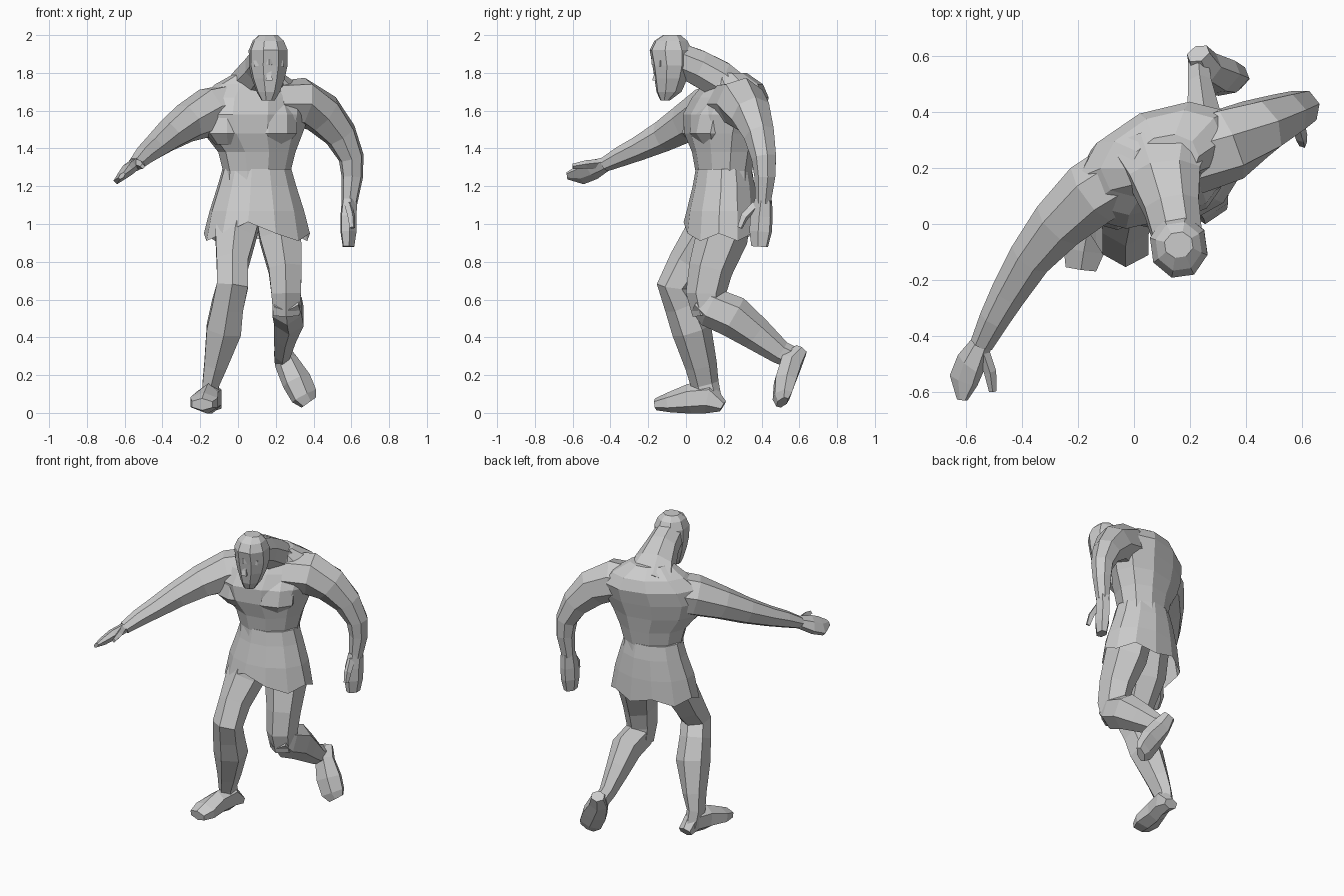
import bpy, bmesh, math
from mathutils import Vector


def loft(name, rings, n=6, u=(1, 0, 0), level=False, caps=(True, True)):
    """Skin elliptical rings (x, y, z, half_width, half_depth) along a path."""
    bm = bmesh.new()
    pts = [Vector(r[:3]) for r in rings]
    loops = []
    for i, r in enumerate(rings):
        t = pts[min(i + 1, len(pts) - 1)] - pts[max(i - 1, 0)]
        t = Vector((0, 0, 1)) if level else t.normalized()
        a = Vector(u)
        a = (a - t * a.dot(t)).normalized()
        b = t.cross(a)
        loop = []
        for k in range(n):
            w = 2 * math.pi * (k + 0.5) / n
            s = 1.06
            loop.append(bm.verts.new(pts[i] + a * r[3] * s * math.cos(w) + b * r[4] * s * math.sin(w)))
        loops.append(loop)
    for p, q in zip(loops, loops[1:]):
        for k in range(n):
            bm.faces.new((p[k], p[(k + 1) % n], q[(k + 1) % n], q[k]))
    if caps[0]:
        bm.faces.new(loops[0][::-1])
    if caps[1]:
        bm.faces.new(loops[-1])
    bmesh.ops.recalc_face_normals(bm, faces=bm.faces)
    me = bpy.data.meshes.new(name)
    bm.to_mesh(me)
    bm.free()
    ob = bpy.data.objects.new(name, me)
    bpy.context.collection.objects.link(ob)
    return ob


def yaw(deg):
    return (math.cos(math.radians(deg)), math.sin(math.radians(deg)), 0)


# Torso, twisted towards the trailing arm
loft("torso", [
    (.10, .20, 1.15, .18, .14), (.10, .20, 1.28, .175, .135),
    (.10, .20, 1.38, .20, .15), (.08, .19, 1.48, .26, .17),
    (.08, .20, 1.58, .30, .18), (.09, .235, 1.67, .29, .165),
    (.10, .25, 1.74, .22, .13), (.11, .22, 1.80, .12, .09)],
    n=10, u=yaw(24), level=True)

# Chest muscles
for side, x, y in (("right", -.04, .09), ("left", .18, .13)):
    loft(side + "_pectoral", [
        (x, y, 1.42, .08, .05), (x, y - .01, 1.48, .13, .09),
        (x, y + .01, 1.58, .13, .09), (x, y + .06, 1.68, .09, .06)],
        n=8, u=yaw(20), level=True)

# Neck leaning forward, and head
loft("neck", [(.10, .27, 1.69, .19, .10), (.11, .17, 1.77, .13, .10),
              (.135, .06, 1.83, .10, .095), (.155, -.04, 1.87, .09, .09)], n=8)
loft("head", [
    (.16, -.11, 1.655, .035, .025), (.16, -.09, 1.70, .06, .065),
    (.16, -.08, 1.77, .085, .085), (.16, -.075, 1.84, .10, .10),
    (.16, -.08, 1.92, .10, .11), (.16, -.08, 1.97, .08, .085),
    (.16, -.075, 2.0, .05, .045)],
    n=8, u=yaw(8), level=True)
loft("nose", [(.165, -.16, 1.76, .025, .025), (.165, -.155, 1.79, .018, .02),
              (.165, -.15, 1.85, .01, .015)], n=4, level=True)
loft("brow", [(.09, -.135, 1.85, .02, .02), (.163, -.165, 1.86, .02, .025),
              (.235, -.125, 1.85, .02, .02)], n=4, u=(0, 0, 1))

# Skirt with a ragged hem and front slit
N = 12
skirt = loft("skirt", [
    (.10, .20, 1.29, .175, .14), (.10, .20, 1.20, .20, .155),
    (.10, .19, 1.07, .24, .175), (.10, .185, .94, .27, .185)],
    n=N, u=yaw(8), level=True, caps=(True, False))
hem = list(skirt.data.vertices)[-N:]
for k, v in enumerate(hem):
    v.co.z += (-.03, .01)[k % 2]
slit = min(hem, key=lambda v: abs(v.co.x) + v.co.y)
slit.co.z = 1.01

# Standing leg
loft("right_leg", [
    (.02, .16, 1.08, .12, .12), (-.015, .10, .93, .115, .11),
    (-.03, .01, .79, .09, .10), (-.03, -.065, .67, .09, .085),
    (-.055, -.02, .57, .09, .09), (-.075, .03, .44, .10, .10),
    (-.12, .08, .25, .065, .08), (-.145, .10, .15, .047, .07),
    (-.14, .13, .05, .045, .06)])
loft("right_foot", [
    (-.13, .195, .035, .045, .03), (-.135, .12, .08, .052, .08),
    (-.16, .02, .075, .06, .075), (-.18, -.09, .055, .08, .05),
    (-.19, -.16, .045, .06, .03)])

# Trailing leg, bent at the knee
loft("left_thigh", [
    (.20, .21, 1.08, .12, .13), (.225, .19, .93, .12, .13),
    (.25, .13, .76, .095, .11), (.255, .105, .63, .085, .10),
    (.255, .12, .52, .075, .08)])
loft("left_shin", [
    (.255, .07, .60, .07, .07), (.26, .13, .56, .085, .10),
    (.27, .25, .51, .085, .105), (.25, .37, .42, .065, .085),
    (.235, .50, .32, .045, .06), (.23, .57, .29, .04, .055)])
loft("left_foot", [
    (.23, .61, .335, .042, .035), (.255, .56, .27, .06, .06),
    (.31, .525, .17, .08, .055), (.35, .51, .09, .075, .042),
    (.375, .51, .055, .05, .025)], u=(1, .4, 0))

# Arms: upper arm to wrist, then flat hand and thumb
arms = {
    "right": dict(
        arm=[(0, .20, 1.62, .13, .12), (-.15, .11, 1.595, .125, .115),
             (-.27, .0, 1.535, .10, .095), (-.37, -.12, 1.465, .08, .075),
             (-.45, -.25, 1.40, .062, .062), (-.50, -.34, 1.36, .052, .052),
             (-.545, -.43, 1.315, .037, .04)],
        hand=[(-.54, -.42, 1.32, .038, .03), (-.585, -.50, 1.285, .062, .032),
              (-.61, -.56, 1.26, .065, .025), (-.615, -.63, 1.255, .022, .012)],
        thumb=[(-.54, -.46, 1.32, .025, .02), (-.515, -.53, 1.315, .022, .02),
               (-.505, -.60, 1.305, .013, .013)],
        u=(-.6, .2, -.6)),
    "left": dict(
        arm=[(.20, .24, 1.63, .13, .12), (.34, .29, 1.645, .13, .125),
             (.45, .345, 1.58, .105, .11), (.545, .39, 1.47, .08, .085),
             (.60, .415, 1.35, .065, .065), (.605, .42, 1.25, .055, .055),
             (.59, .41, 1.11, .04, .04)],
        hand=[(.59, .41, 1.13, .045, .04), (.585, .40, 1.04, .06, .042),
              (.585, .395, .96, .06, .042), (.585, .39, .88, .045, .03)],
        thumb=[(.585, .37, 1.10, .025, .02), (.60, .31, 1.04, .022, .02),
               (.605, .285, .98, .014, .014)],
        u=(.3, 1, 0)),
}
for side, d in arms.items():
    loft(side + "_arm", d["arm"], n=7, u=(0, 1, 0) if side == "left" else (0, 0, 1))
    loft(side + "_hand", d["hand"], n=6, u=d["u"])
    loft(side + "_thumb", d["thumb"], n=4, u=d["u"])
